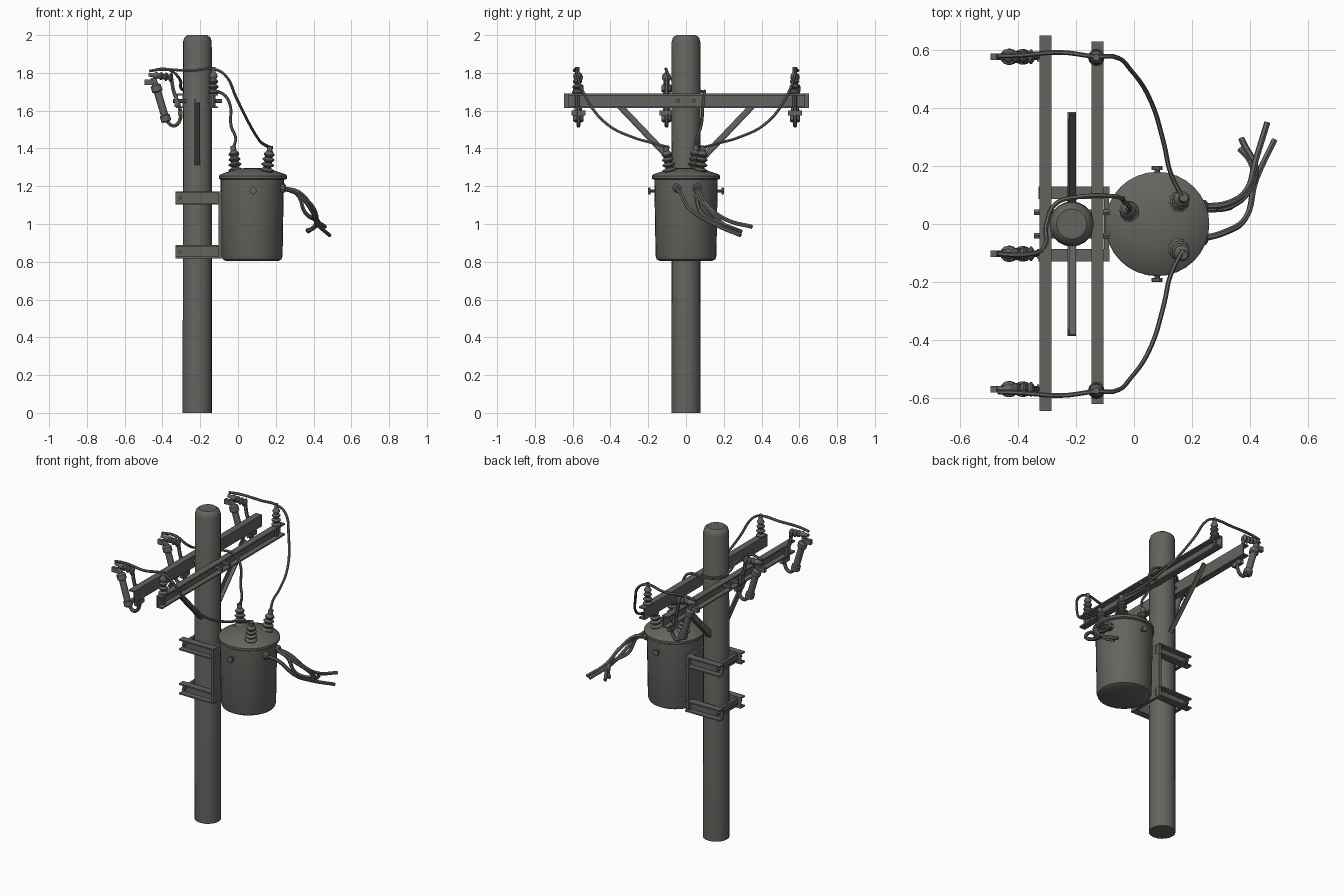
import bpy, bmesh, math
from mathutils import Vector

if "Cube" in bpy.data.objects:
    bpy.data.objects.remove(bpy.data.objects["Cube"])

GREY = (0.125, 0.125, 0.115, 1)
mat = bpy.data.materials.new("weathered_grey")
mat.use_nodes = True
mat.diffuse_color = GREY
bsdf = mat.node_tree.nodes["Principled BSDF"]
bsdf.inputs["Base Color"].default_value = GREY
bsdf.inputs["Roughness"].default_value = 0.8


def finish(name, bm, smooth=False):
    bmesh.ops.recalc_face_normals(bm, faces=bm.faces)
    mesh = bpy.data.meshes.new(name)
    bm.to_mesh(mesh)
    bm.free()
    mesh.materials.append(mat)
    ob = bpy.data.objects.new(name, mesh)
    bpy.context.collection.objects.link(ob)
    if smooth:
        bpy.ops.object.select_all(action='DESELECT')
        ob.select_set(True)
        bpy.context.view_layer.objects.active = ob
        bpy.ops.object.shade_smooth_by_angle(angle=math.radians(35))
    return ob


def prism(name, profile, start, end, u):
    """Sweep a flat profile straight from start to end; u is its first axis."""
    start, end, u = Vector(start), Vector(end), Vector(u)
    v = (end - start).normalized().cross(u)
    if v.z < 0:
        v = -v
    bm = bmesh.new()
    rings = [[bm.verts.new(p + u * a + v * b) for a, b in profile] for p in (start, end)]
    n = len(profile)
    for ring in rings:
        bm.faces.new(ring)
    for i in range(n):
        j = (i + 1) % n
        bm.faces.new((rings[0][i], rings[0][j], rings[1][j], rings[1][i]))
    return finish(name, bm)


def box(name, lo, hi):
    x, z = (hi[0] - lo[0]) / 2, (hi[2] - lo[2]) / 2
    cx, cz = lo[0] + x, lo[2] + z
    rect = [(-x, -z), (x, -z), (x, z), (-x, z)]
    return prism(name, rect, (cx, lo[1], cz), (cx, hi[1], cz), (1, 0, 0))


def channel(w, h, t):
    """C section, web at 0 and open toward +u."""
    h /= 2
    return [(0, -h), (w, -h), (w, t - h), (t, t - h), (t, h - t), (w, h - t), (w, h), (0, h)]


def lathe(name, profile, base, axis=(0, 0, 1), sides=16):
    """Turn (radius, height) pairs about an axis."""
    rot = Vector((0, 0, 1)).rotation_difference(Vector(axis))
    bm = bmesh.new()
    rings = []
    for r, h in profile:
        angles = [2 * math.pi * i / sides for i in range(sides)]
        rings.append([bm.verts.new(Vector(base) + rot @ Vector((r * math.cos(a), r * math.sin(a), h)))
                      for a in angles])
    for low, top in zip(rings, rings[1:]):
        for i in range(sides):
            j = (i + 1) % sides
            bm.faces.new((low[i], low[j], top[j], top[i]))
    bm.faces.new(rings[0])
    bm.faces.new(rings[-1])
    return finish(name, bm, True)


def ridged(name, base, axis, length, r, count):
    """Stack of insulator sheds with a narrow cap."""
    step = length * 0.8 / count
    profile = []
    for i in range(count):
        k = r * (1 - 0.08 * i)
        z = i * step
        profile += [(r * 0.55, z), (k, z + step * 0.3), (k, z + step * 0.5), (r * 0.55, z + step * 0.85)]
    profile += [(r * 0.4, length * 0.82), (r * 0.4, length)]
    return lathe(name, profile, base, axis, 12)


def wire(name, points, r=0.008):
    curve = bpy.data.curves.new(name + "_path", 'CURVE')
    curve.dimensions = '3D'
    curve.bevel_depth = r
    curve.bevel_resolution = 1
    curve.resolution_u = 5
    curve.use_fill_caps = True
    spline = curve.splines.new('BEZIER')
    spline.bezier_points.add(len(points) - 1)
    for bp, p in zip(spline.bezier_points, points):
        bp.co = p
        bp.handle_left_type = bp.handle_right_type = 'AUTO'
    temp = bpy.data.objects.new(name + "_path", curve)
    bpy.context.collection.objects.link(temp)
    bpy.context.view_layer.update()
    mesh = bpy.data.meshes.new_from_object(temp.evaluated_get(bpy.context.evaluated_depsgraph_get()))
    bpy.data.objects.remove(temp)
    bm = bmesh.new()
    bm.from_mesh(mesh)
    bpy.data.meshes.remove(mesh)
    return finish(name, bm, True)


POLE_X = -0.215
ARM_Z = 1.652

# Pole with rounded top
lathe("pole", [(0.078, 0), (0.076, 1.965), (0.069, 1.987), (0.052, 2.0)], (POLE_X, 0, 0), sides=20)

# Crossarms: channels open away from the pole
prism("outer_crossarm", channel(0.042, 0.076, 0.009), (-0.285, -0.645, ARM_Z), (-0.285, 0.65, ARM_Z), (-1, 0, 0))
prism("inner_crossarm", channel(0.042, 0.076, 0.009), (-0.147, -0.622, ARM_Z), (-0.147, 0.63, ARM_Z), (1, 0, 0))
for y in (-0.04, 0.04):
    lathe("crossarm_bolt", [(0.011, 0), (0.011, 0.26)], (-0.345, y, ARM_Z), (1, 0, 0), 6)

# Diagonal braces and tank bracket rails on both sides
angle_iron = [(0, -0.017), (0.03, -0.017), (0.03, -0.01), (0.007, -0.01), (0.007, 0.017), (0, 0.017)]
for s in (-1, 1):
    prism("brace", angle_iron, (-0.23, s * 0.065, 1.325), (-0.23, s * 0.375, 1.65), (1, 0, 0))
    for z in (0.853, 1.138):
        prism("bracket_rail", channel(0.043, 0.07, 0.009), (-0.33, s * 0.087, z), (-0.085, s * 0.087, z), (0, s, 0))

# Bracket cross pieces behind the pole and mounting plate against the tank
for z in (0.853, 1.138):
    lathe("bracket_bolt", [(0.009, 0), (0.009, 0.25)], (-0.305, -0.125, z), (0, 1, 0), 8)
    box("bracket_stop", (-0.305, -0.09, z - 0.025), (-0.285, 0.09, z + 0.025))
box("mounting_plate", (-0.104, -0.125, 0.82), (-0.086, 0.125, 1.172))

# Transformer tank and domed lid
lathe("tank", [(0.14, 0), (0.155, 0.008), (0.161, 0.025), (0.168, 0.43)], (0.075, 0, 0.805), sides=32)
lathe("tank_lid", [(0.172, 0), (0.18, 0.005), (0.18, 0.02), (0.172, 0.028), (0.085, 0.058), (0.02, 0.062)],
      (0.08, 0, 1.235), sides=32)
for s in (-1, 1):
    lathe("lifting_lug", [(0.009, 0), (0.009, 0.032), (0.019, 0.032), (0.019, 0.044), (0.01, 0.046)],
          (0.08, s * 0.155, 1.175), (0, s, 0), 10)

# Lid bushings, leaning outward
for x, y, lean in ((-0.012, 0.042, (-0.1, 0.08, 1)), (0.152, 0.075, (0.14, 0.12, 1)), (0.152, -0.085, (0.14, -0.17, 1))):
    ridged("lid_bushing", (x, y, 1.275), lean, 0.14, 0.037, 4)

# Post insulators on the inner crossarm
for s in (-1, 1):
    lathe("insulator_pin", [(0.012, 0), (0.012, 0.08)], (-0.13, s * 0.575, 1.615), sides=8)
    ridged("post_insulator", (-0.13, s * 0.575, 1.685), (0, 0, 1), 0.145, 0.029, 4)

# Fuse cutouts hung from the outer crossarm
for y in (-0.57, -0.103, 0.577):
    box("cutout_bracket", (-0.335, y - 0.016, 1.62), (-0.318, y + 0.016, 1.69))
    box("cutout_clamp", (-0.318, y - 0.037, 1.575), (-0.295, y + 0.037, 1.602))
    ridged("cutout_insulator", (-0.345, y, 1.775), (-1, 0, 0.12), 0.13, 0.025, 4)
    lathe("fuse_tube", [(0.018, 0), (0.027, 0.005), (0.027, 0.035), (0.02, 0.04), (0.02, 0.165),
                        (0.028, 0.17), (0.028, 0.2), (0.015, 0.21), (0.015, 0.245)],
          (-0.378, y, 1.54), (-0.3, 0, 1), 12)
    box("cutout_hook", (-0.495, y - 0.011, 1.735), (-0.45, y + 0.011, 1.765))
    wire("cutout_strap", [(-0.355, y, 1.79), (-0.34, y, 1.70), (-0.31, y, 1.62),
                          (-0.308, y, 1.55), (-0.34, y, 1.52), (-0.385, y, 1.555)], 0.011)

# Outer leads from cutouts over the insulators down to the lid
for s in (-1, 1):
    path = [(-0.47, 0.58, 1.81), (-0.40, 0.582, 1.818), (-0.25, 0.592, 1.812), (-0.13, 0.578, 1.82),
            (-0.07, 0.578, 1.79), (-0.01, 0.53, 1.67), (0.06, 0.42, 1.53), (0.105, 0.27, 1.455),
            (0.125, 0.18, 1.43), (0.168, 0.09, 1.405)]
    wire("outer_lead", [(x, s * y, z) for x, y, z in path])

# Centre lead wraps the pole before dropping to the lid
wire("centre_lead", [(-0.47, -0.103, 1.81), (-0.37, -0.105, 1.818), (-0.31, -0.08, 1.77), (-0.302, 0, 1.72),
                     (-0.27, 0.07, 1.705), (-0.2, 0.092, 1.70), (-0.09, 0.097, 1.695), (-0.045, 0.09, 1.64),
                     (-0.037, 0.08, 1.52), (-0.012, 0.055, 1.45), (-0.025, 0.05, 1.405)])

# Low voltage terminals and the loose cable bundle
for y in (-0.05, 0.06):
    lathe("side_terminal", [(0.024, 0), (0.024, 0.022), (0.014, 0.03)], (0.225, y, 1.19), (1, 0, 0), 10)
cables = [
    [(0.24, -0.05, 1.19), (0.31, -0.03, 1.165), (0.385, 0.02, 1.08), (0.42, 0.15, 1.0), (0.485, 0.29, 0.94)],
    [(0.24, 0.06, 1.19), (0.32, 0.07, 1.17), (0.39, 0.12, 1.09), (0.42, 0.22, 1.02), (0.46, 0.35, 0.985)],
    [(0.24, 0.06, 1.185), (0.31, 0.055, 1.16), (0.355, 0.08, 1.06), (0.42, 0.17, 1.01), (0.37, 0.295, 0.96)],
    [(0.24, 0.05, 1.19), (0.33, 0.06, 1.15), (0.41, 0.14, 1.06), (0.40, 0.22, 0.98), (0.365, 0.26, 0.965)],
]
for path in cables:
    wire("loose_cable", path, 0.011)
